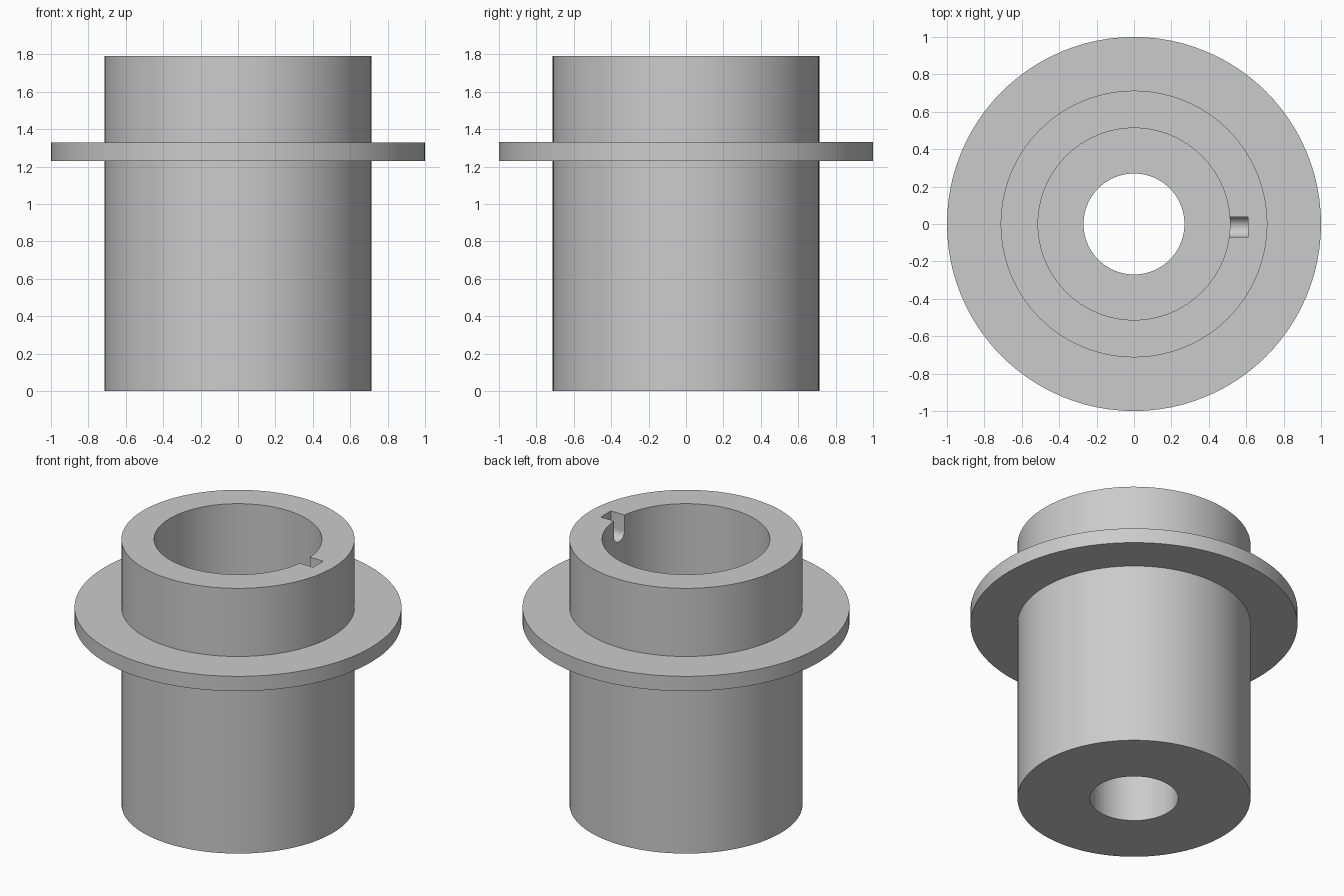
import bpy
import bmesh
import math

cube = bpy.data.objects.get("Cube")
if cube:
    bpy.data.objects.remove(cube, do_unlink=True)

# Material
GREY = (0.6, 0.6, 0.6, 1.0)
metal = bpy.data.materials.new("plain_grey")
metal.use_nodes = True
metal.diffuse_color = GREY
metal.node_tree.nodes["Principled BSDF"].inputs["Base Color"].default_value = GREY

SEGMENTS = 96
HOLE_R, BORE_R, BODY_R, FLANGE_R = 0.27, 0.513, 0.713, 1.0
FLOOR_Z, FLANGE_LOW, FLANGE_HIGH, TOP = 0.5, 1.23, 1.33, 1.79


def make_object(name, bm):
    bmesh.ops.recalc_face_normals(bm, faces=bm.faces)
    mesh = bpy.data.meshes.new(name)
    bm.to_mesh(mesh)
    bm.free()
    mesh.materials.append(metal)
    obj = bpy.data.objects.new(name, mesh)
    bpy.context.collection.objects.link(obj)
    return obj


def lathe(name, profile):
    """Revolve a closed (radius, height) profile about the z axis."""
    bm = bmesh.new()
    rings = []
    for i in range(SEGMENTS):
        a = math.tau * i / SEGMENTS
        rings.append([bm.verts.new((r * math.cos(a), r * math.sin(a), z))
                      for r, z in profile])
    n = len(profile)
    for i in range(SEGMENTS):
        here, after = rings[i], rings[(i + 1) % SEGMENTS]
        for j in range(n):
            k = (j + 1) % n
            bm.faces.new((here[j], after[j], after[k], here[k]))
    return make_object(name, bm)


# Flanged sleeve: outer wall, flange, wide upper bore and narrow through hole
sleeve = lathe("flanged_sleeve", [
    (HOLE_R, 0), (BODY_R, 0),
    (BODY_R, FLANGE_LOW), (FLANGE_R, FLANGE_LOW),
    (FLANGE_R, FLANGE_HIGH), (BODY_R, FLANGE_HIGH),
    (BODY_R, TOP), (BORE_R, TOP),
    (BORE_R, FLOOR_Z), (HOLE_R, FLOOR_Z),
])

# Round-bottomed key slot cut into the rim on the +x side
SLOT_R, SLOT_Y, SLOT_Z = 0.054, -0.016, TOP - 0.108
STEPS = 16
outline = [(SLOT_Y + SLOT_R, TOP + 0.1), (SLOT_Y - SLOT_R, TOP + 0.1)]
for i in range(STEPS + 1):
    a = math.pi + math.pi * i / STEPS
    outline.append((SLOT_Y + SLOT_R * math.cos(a), SLOT_Z + SLOT_R * math.sin(a)))
bm = bmesh.new()
end = bm.faces.new([bm.verts.new((0.42, y, z)) for y, z in outline])
pushed = bmesh.ops.extrude_face_region(bm, geom=[end])["geom"]
bmesh.ops.translate(bm, vec=(0.19, 0, 0),
                    verts=[v for v in pushed if isinstance(v, bmesh.types.BMVert)])
cutter = make_object("slot_cutter", bm)
cutter.hide_render = True

cut = sleeve.modifiers.new("key_slot", "BOOLEAN")
cut.operation = "DIFFERENCE"
cut.solver = "EXACT"
cut.object = cutter

bpy.ops.object.select_all(action="DESELECT")
sleeve.select_set(True)
bpy.context.view_layer.objects.active = sleeve
bpy.ops.object.modifier_apply(modifier=cut.name)
bpy.data.objects.remove(cutter, do_unlink=True)
bpy.ops.object.shade_smooth_by_angle(angle=math.radians(30))
